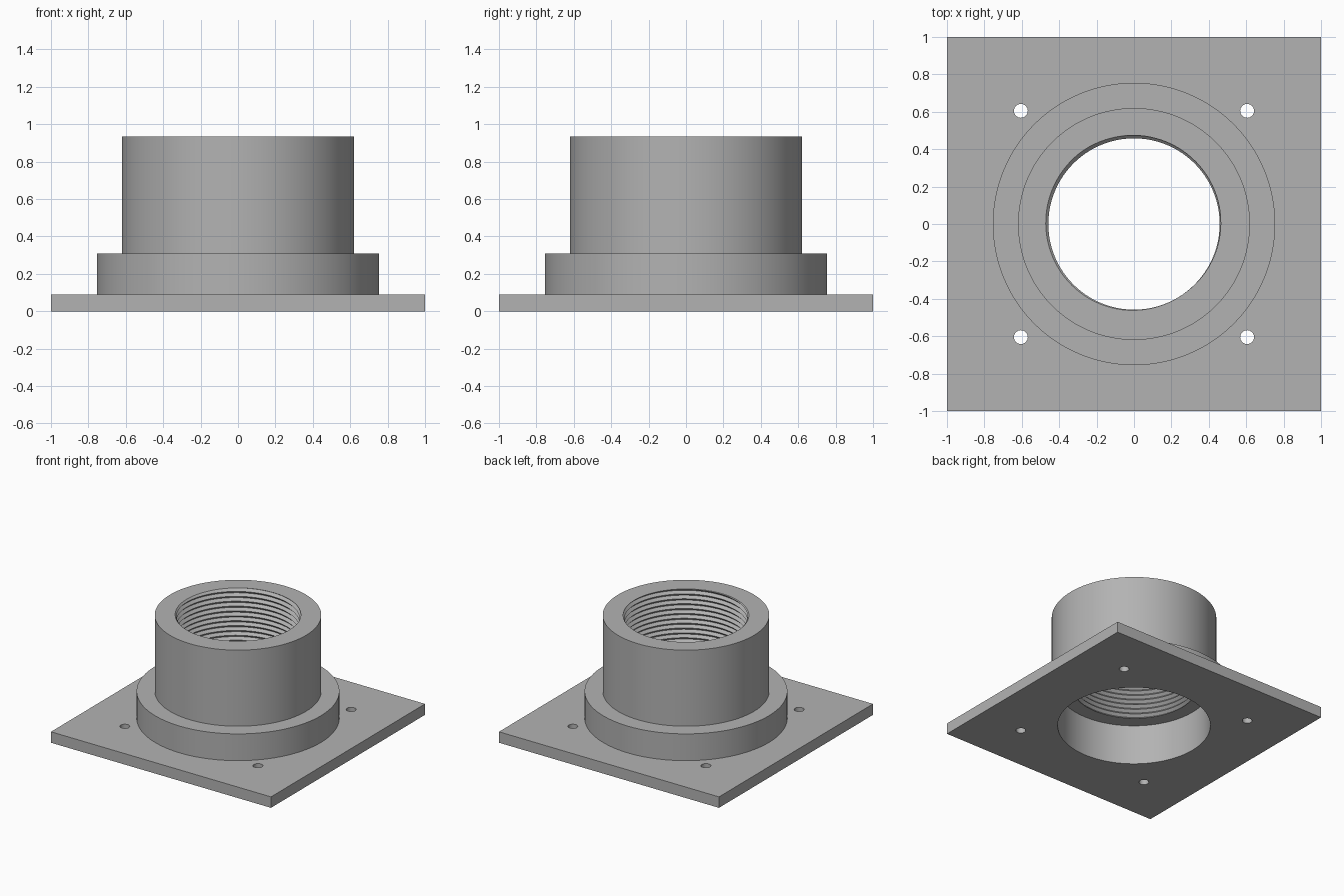
import bpy, bmesh, math

if "Cube" in bpy.data.objects:
    bpy.data.objects.remove(bpy.data.objects["Cube"])

SEG = 96
BORE, LEDGE, TOP, PLATE = 0.575, 0.33, 0.935, 0.09
MINOR, DEPTH, PITCH = 0.458, 0.02, 0.04

grey = bpy.data.materials.new("plain grey")
grey.use_nodes = True
grey.diffuse_color = (0.45, 0.45, 0.45, 1)
grey.node_tree.nodes["Principled BSDF"].inputs["Base Color"].default_value = grey.diffuse_color


def finish(obj):
    if not obj.data.materials:
        obj.data.materials.append(grey)
    bpy.ops.object.select_all(action='DESELECT')
    obj.select_set(True)
    bpy.context.view_layer.objects.active = obj
    bpy.ops.object.shade_smooth_by_angle(angle=math.radians(30))


def thread_radius(z, turn):
    # triangular thread form that climbs one pitch per turn
    phase = ((z - TOP) / PITCH - turn + 0.85) % 1
    return MINOR + DEPTH * (1 - abs(2 * phase - 1))


# threaded collar: one closed loop of section points per angle
def section(turn):
    pts = [(BORE, PLATE), (0.755, PLATE), (0.755, 0.31), (0.62, 0.31), (0.62, TOP)]
    rows = math.ceil((TOP - LEDGE) / PITCH) + 2
    for k in range(2 * rows, -1, -1):
        z = TOP + PITCH * (k / 2 - rows + turn + 0.15)
        z = min(max(z, LEDGE), TOP)
        pts.append((thread_radius(z, turn), z))
    return pts + [(BORE, LEDGE)]


bm = bmesh.new()
rings = []
for i in range(SEG + 1):
    a = math.tau * i / SEG
    rings.append([bm.verts.new((r * math.cos(a), r * math.sin(a), z))
                  for r, z in section(i / SEG)])
for ring, after in zip(rings, rings[1:]):
    for j in range(len(ring)):
        k = (j + 1) % len(ring)
        bm.faces.new((ring[j], after[j], after[k], ring[k]))
bmesh.ops.remove_doubles(bm, verts=bm.verts, dist=0.0001)
bmesh.ops.recalc_face_normals(bm, faces=bm.faces)
mesh = bpy.data.meshes.new("threaded_collar")
bm.to_mesh(mesh)
bm.free()
collar = bpy.data.objects.new("threaded_collar", mesh)
bpy.context.collection.objects.link(collar)
finish(collar)

# square base plate with a central bore and four screw holes
bpy.ops.mesh.primitive_cube_add(size=1, location=(0, 0, PLATE / 2))
plate = bpy.context.object
plate.name = "base_plate"
plate.scale = (2, 2, PLATE)
bpy.ops.object.transform_apply(location=True, rotation=False, scale=True)
plate.data.materials.append(grey)

holes = [(0, 0, BORE, SEG)]
holes += [(sx * 0.605, sy * 0.605, 0.037, 32) for sx in (-1, 1) for sy in (-1, 1)]
for x, y, r, n in holes:
    bpy.ops.mesh.primitive_cylinder_add(vertices=n, radius=r, depth=1, location=(x, y, 0),
                                        rotation=(0, 0, math.pi / 2))
    cutter = bpy.context.object
    cutter.hide_render = True
    cut = plate.modifiers.new("hole", 'BOOLEAN')
    cut.object = cutter
    cut.solver = 'EXACT'
    bpy.context.view_layer.objects.active = plate
    bpy.ops.object.modifier_apply(modifier=cut.name)
    bpy.data.objects.remove(cutter)
finish(plate)
